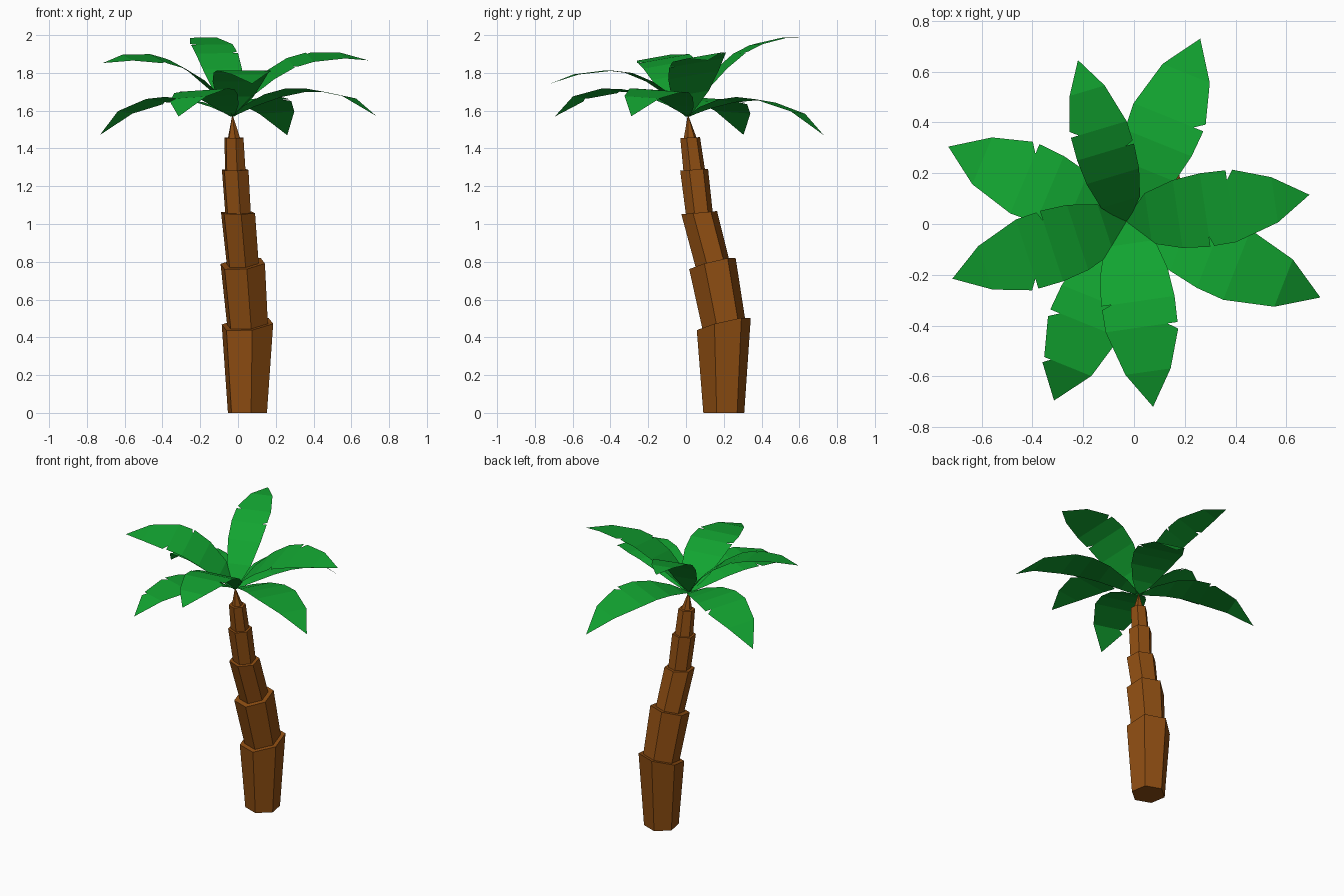
import bpy, bmesh
from math import cos, sin, radians

if "Cube" in bpy.data.objects:
    bpy.data.objects.remove(bpy.data.objects["Cube"])


def material(name, rgb):
    m = bpy.data.materials.new(name)
    m.diffuse_color = (*rgb, 1)
    m.use_nodes = True
    m.node_tree.nodes["Principled BSDF"].inputs["Base Color"].default_value = m.diffuse_color
    return m


def finish(name, bm, mat, solid):
    if solid:
        bmesh.ops.recalc_face_normals(bm, faces=bm.faces[:])
    me = bpy.data.meshes.new(name)
    bm.to_mesh(me)
    bm.free()
    me.materials.append(mat)
    ob = bpy.data.objects.new(name, me)
    bpy.context.collection.objects.link(ob)
    return ob


brown = material("bark", (0.27, 0.075, 0.006))
green = material("leaf_green", (0.006, 0.37, 0.03))


# Trunk: tilted hexagonal segments, each flaring towards its top
def hex_ring(bm, joint, radius):
    x, y, z, a, b = joint
    ring = []
    for k in range(6):
        t = radians(-20 + 60 * k)
        dx, dy = radius * cos(t), radius * sin(t)
        ring.append(bm.verts.new((x + dx, y + dy, z + a * dx + b * dy)))
    return ring


# centre x, y, z and slope of the joint plane in x and y
joints = [(0.05, 0.20, 0.0, 0, 0),
          (0.05, 0.20, 0.47, 0.10, 0.24),
          (0.025, 0.14, 0.79, 0.10, 0.25),
          (0.0, 0.07, 1.06, 0.0, 0.09),
          (-0.015, 0.043, 1.287, 0.01, 0.06),
          (-0.021, 0.022, 1.457, 0.01, 0.05)]
radii = [(0.11, 0.145), (0.115, 0.125), (0.09, 0.096), (0.072, 0.075), (0.058, 0.053)]

for i, (r0, r1) in enumerate(radii):
    bm = bmesh.new()
    low, top = hex_ring(bm, joints[i], r0), hex_ring(bm, joints[i + 1], r1)
    for k in range(6):
        n = (k + 1) % 6
        bm.faces.new((low[k], low[n], top[n], top[k]))
    bm.faces.new(low)
    bm.faces.new(top)
    finish(f"trunk_segment_{i + 1}", bm, brown, True)

# Pointed trunk tip
CROWN = (-0.03, 0.01, 1.57)
bm = bmesh.new()
low = hex_ring(bm, joints[-1], 0.034)
apex = bm.verts.new((CROWN[0], CROWN[1], CROWN[2] + 0.01))
for k in range(6):
    bm.faces.new((low[k], low[(k + 1) % 6], apex))
bm.faces.new(low)
finish("trunk_tip", bm, brown, True)

# Leaves: bent flat blades with torn notches, in two tilted whorls
STATIONS = [0, 0.12, 0.28, 0.43, 0.57, 0.81, 1]


def leaf(name, angle, length, heights, widths, slope, notches, wscale=1.0):
    t = radians(angle)
    bm = bmesh.new()

    def vert(s, h, side):
        r = s * length
        dx = r * cos(t) - side * sin(t)
        dy = r * sin(t) + side * cos(t)
        z = h + slope[0] * dx + slope[1] * dy
        return bm.verts.new((CROWN[0] + dx, CROWN[1] + dy, CROWN[2] + z))

    rows = [[vert(s, h, w * wscale * d) for d in (1, -1)]
            for s, h, w in zip(STATIONS[:-1], heights, widths)]
    tip = vert(1, heights[-1], 0)
    for i, (left, right) in enumerate(rows):
        s, h, w = STATIONS[i], heights[i], widths[i] * wscale
        # a notch is a slit cut inwards from the edge at this station
        start = []
        for d, v in ((1, left), (-1, right)):
            if (i, d) in notches:
                f = 0.15
                s2 = s + f * (STATIONS[i + 1] - s)
                h2 = h + f * (heights[i + 1] - h)
                pair = [vert(s2, h2, d * w * 0.99), vert(s, h, d * w * 0.72)]
                start += pair if d == 1 else pair[::-1]
            else:
                start.append(v)
        end = [tip] if i == len(rows) - 1 else rows[i + 1][::-1]
        bm.faces.new((start + end)[::-1])
    bmesh.ops.recalc_face_normals(bm, faces=bm.faces[:])
    if sum(f.normal.z for f in bm.faces) < 0:
        bmesh.ops.reverse_faces(bm, faces=bm.faces[:])
    finish(name, bm, green, False)


low_h = [0, 0.05, 0.095, 0.115, 0.11, 0.06, -0.05]
low_w = [0.012, 0.072, 0.118, 0.142, 0.148, 0.10]
high_h = [0, 0.12, 0.22, 0.285, 0.315, 0.325, 0.30]
high_w = [0.012, 0.10, 0.135, 0.146, 0.143, 0.09]

low_leaves = [(68, 0.776, {(4, -1)}), (157.2, 0.76, {(4, -1)}),
              (248, 0.76, {(4, -1), (5, -1)}), (-21.4, 0.82, set())]
for i, (ang, length, cuts) in enumerate(low_leaves):
    leaf(f"lower_leaf_{i + 1}", ang, length, low_h, low_w, (0.034, -0.083), cuts)

high_leaves = [(106.7, 0.663, 0.8), (198.2, 0.721, 1), (278.2, 0.737, 1), (8.3, 0.728, 1)]
for i, (ang, length, ws) in enumerate(high_leaves):
    leaf(f"upper_leaf_{i + 1}", ang, length, high_h, high_w, (-0.03, 0.17),
         {(4, 1), (3, -1)}, ws)
